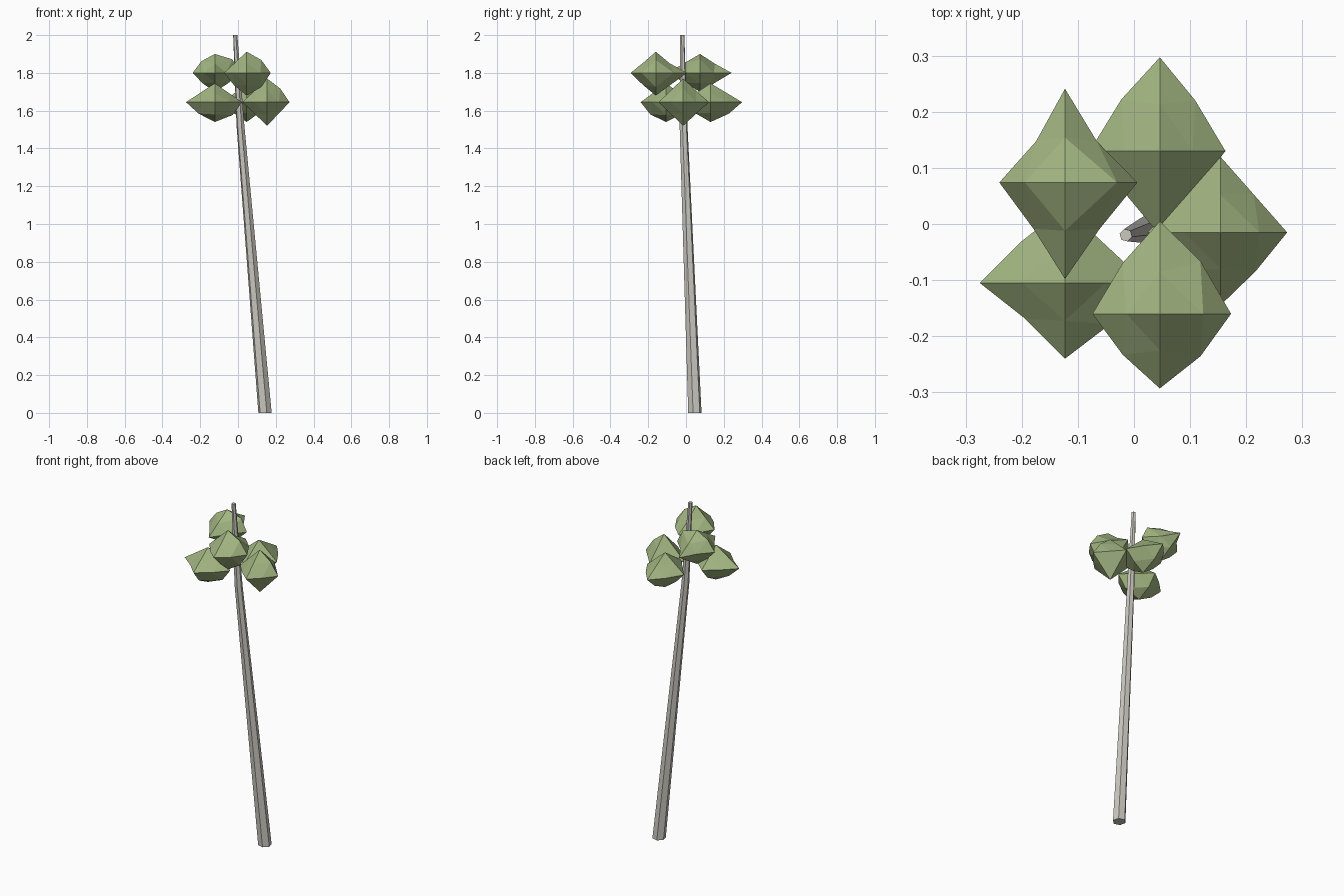
import bpy, bmesh
from math import cos, sin, radians
from mathutils import Vector

if "Cube" in bpy.data.objects:
    bpy.data.objects.remove(bpy.data.objects["Cube"])


def material(name, rgb):
    m = bpy.data.materials.new(name)
    m.diffuse_color = (*rgb, 1)
    m.use_nodes = True
    m.node_tree.nodes["Principled BSDF"].inputs["Base Color"].default_value = m.diffuse_color
    return m


def finish(bm, name, mat):
    bmesh.ops.remove_doubles(bm, verts=bm.verts, dist=1e-5)
    bmesh.ops.recalc_face_normals(bm, faces=bm.faces)
    mesh = bpy.data.meshes.new(name)
    bm.to_mesh(mesh)
    bm.free()
    mesh.materials.append(mat)
    obj = bpy.data.objects.new(name, mesh)
    bpy.context.collection.objects.link(obj)


bark = material("bark", (0.60, 0.58, 0.53))
leaf = material("leaf", (0.36, 0.46, 0.22))

# Leaning six-sided trunk: x, y, z, radius
rings = [(0.143, 0.047, 0.0, 0.0365), (0.013, -0.013, 1.52, 0.0215), (-0.0145, -0.02, 2.0, 0.0115)]
bm = bmesh.new()
loops = []
for x, y, z, r in rings:
    angles = [radians(45 + 60 * i) for i in range(6)]
    loops.append([bm.verts.new((x + r * cos(a), y + r * sin(a), z)) for a in angles])
for lo, hi in zip(loops, loops[1:]):
    for i in range(6):
        j = (i + 1) % 6
        bm.faces.new((lo[i], lo[j], hi[j], hi[i]))
bm.faces.new(loops[0][::-1])
bm.faces.new(loops[-1])
finish(bm, "trunk", bark)

QUAD = {(1, 1): 0, (-1, 1): 1, (-1, -1): 2, (1, -1): 3}


def leaf_clump(name, centre, radii, xy, xz, yz):
    """Octahedron split once; each edge middle is pushed in or out.
    radii: (+x, -x, +y, -y, +z, -z); factors run ++, -+, --, +-."""
    bm = bmesh.new()
    c = Vector(centre)
    for sx in (1, -1):
        for sy in (1, -1):
            for sz in (1, -1):
                px = Vector((sx * radii[0 if sx > 0 else 1], 0, 0))
                py = Vector((0, sy * radii[2 if sy > 0 else 3], 0))
                pz = Vector((0, 0, sz * radii[4 if sz > 0 else 5]))
                mxy = (px + py) * xy[QUAD[sx, sy]]
                mxz = (px + pz) * xz[QUAD[sx, sz]]
                myz = (py + pz) * yz[QUAD[sy, sz]]
                for tri in ((px, mxy, mxz), (py, myz, mxy), (pz, mxz, myz), (mxy, myz, mxz)):
                    bm.faces.new([bm.verts.new(c + p) for p in tri])
    finish(bm, name, leaf)


# Upper leaf clumps
leaf_clump("upper_back_leaves", (-0.123, 0.074, 1.8), (.129, .117, .167, .172, .10, .10),
           (.44, .44, .48, .48), (.72, .61, .55, .55), (.48, .5, .5, .5))
leaf_clump("upper_front_leaves", (0.046, -0.16, 1.8), (.127, .12, .165, .133, .112, .12),
           (.57, .55, .55, .57), (.61, .5, .55, .62), (.45, .49, .52, .5))
# Lower leaf clumps
leaf_clump("lower_back_leaves", (0.046, 0.13, 1.645), (.117, .125, .167, .15, .10, .105),
           (.54, .55, .5, .5), (.5, .5, .55, .55), (.5, .5, .55, .58))
leaf_clump("lower_right_leaves", (0.154, -0.015, 1.645), (.119, .13, .135, .13, .125, .125),
           (.5, .5, .53, .53), (.58, .5, .5, .5), (.5, .5, .5, .5))
leaf_clump("lower_left_leaves", (-0.123, -0.105, 1.645), (.145, .152, .135, .135, .10, .105),
           (.5, .53, .47, .55), (.5, .5, .57, .65), (.5, .5, .62, .6))
